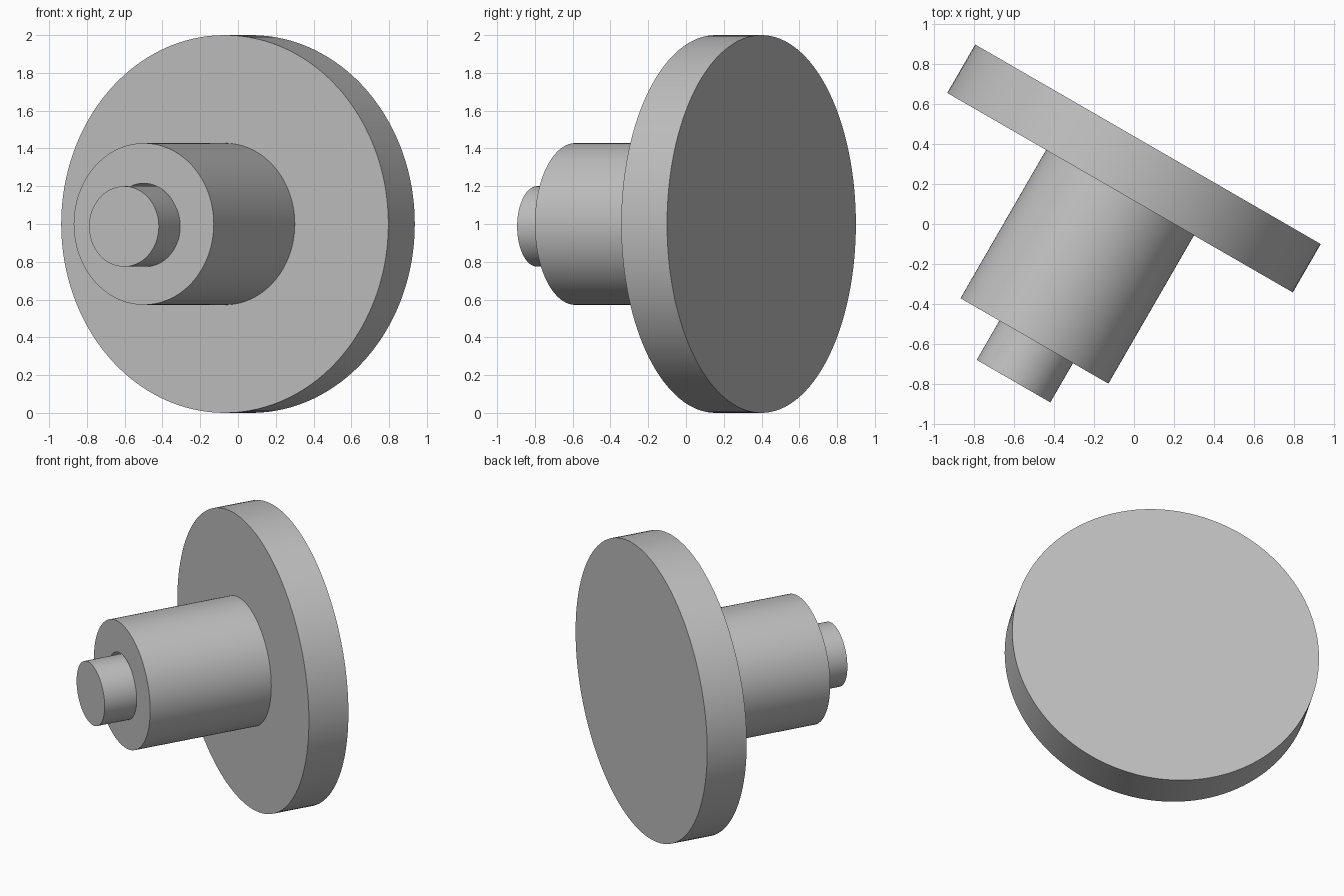
import bpy
import bmesh
from math import radians, sin, cos, tau
from mathutils import Matrix, Vector

cube = bpy.data.objects.get("Cube")
if cube:
    bpy.data.objects.remove(cube, do_unlink=True)

# Plain grey for the whole model
grey = bpy.data.materials.new("light_grey")
grey.use_nodes = True
colour = (0.527, 0.527, 0.527, 1)
grey.diffuse_color = colour
grey.node_tree.nodes["Principled BSDF"].inputs["Base Color"].default_value = colour

# Shared axle frame: local z runs from the disc face to the pin tip
axis = Vector((-sin(radians(30)), -cos(radians(30)), 0))
up = Vector((0, 0, 1))
side = up.cross(axis)
frame = Matrix((side, up, axis)).transposed().to_4x4()
frame.translation = (-0.07, 0.157, 1)


def lathe(name, profile, closed=False, offset=(0, 0, 0), steps=128):
    """Turn a (radius, distance) profile about the axle."""
    bm = bmesh.new()
    verts = [bm.verts.new((r, 0, d)) for r, d in profile]
    edges = [bm.edges.new(pair) for pair in zip(verts, verts[1:])]
    if closed:
        edges.append(bm.edges.new((verts[-1], verts[0])))
    bmesh.ops.spin(bm, geom=verts + edges, cent=(0, 0, 0), axis=(0, 0, 1),
                   angle=tau, steps=steps, use_duplicate=False)
    bmesh.ops.remove_doubles(bm, verts=bm.verts, dist=0.0005)
    bmesh.ops.recalc_face_normals(bm, faces=bm.faces)
    mesh = bpy.data.meshes.new(name)
    bm.to_mesh(mesh)
    bm.free()
    mesh.materials.append(grey)
    obj = bpy.data.objects.new(name, mesh)
    bpy.context.collection.objects.link(obj)
    obj.matrix_world = frame @ Matrix.Translation(offset)
    bpy.ops.object.select_all(action='DESELECT')
    obj.select_set(True)
    bpy.context.view_layer.objects.active = obj
    bpy.ops.object.shade_smooth_by_angle(angle=radians(30))
    return obj


# Wide flat disc
lathe("disc", [(0, -0.28), (1, -0.28), (1, 0), (0, 0)])

# Thick hub with a bore
hub_length = 0.858
bore = 0.215
lathe("hub", [(bore, 0), (0.428, 0), (0.428, hub_length), (bore, hub_length)],
      closed=True)

# Pin seated slightly off centre in the bore
pin_tip = hub_length + 0.227
lathe("pin", [(0, 0), (0.213, 0), (0.213, pin_tip), (0, pin_tip)],
      offset=(0.01, -0.013, 0))
